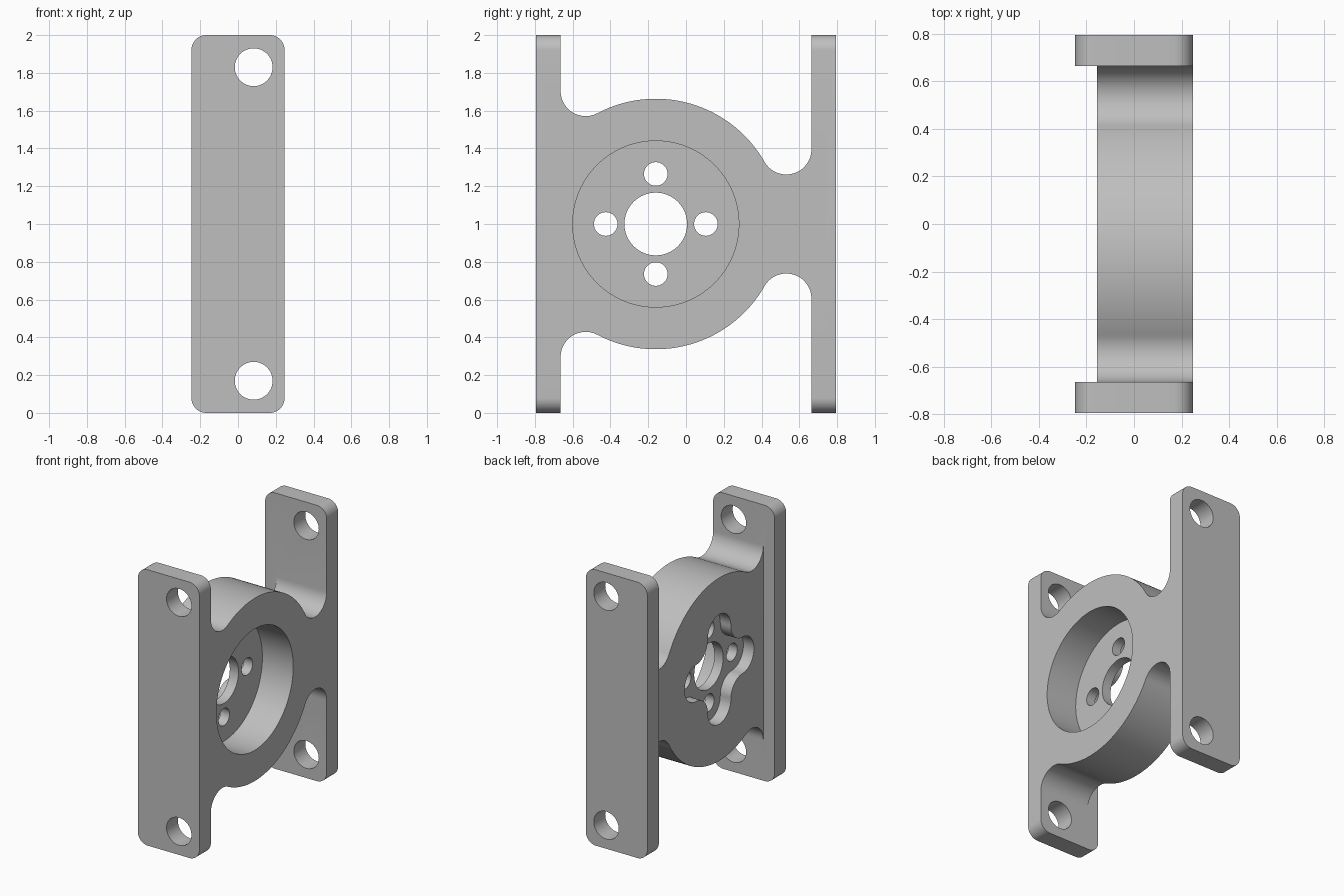
import bpy, bmesh
from math import sin, cos, radians, degrees, atan2, sqrt

if "Cube" in bpy.data.objects:
    bpy.data.objects.remove(bpy.data.objects["Cube"])

grey = bpy.data.materials.new("plain grey")
grey.use_nodes = True
grey.diffuse_color = (0.52, 0.52, 0.52, 1)
grey.node_tree.nodes["Principled BSDF"].inputs["Base Color"].default_value = (0.52, 0.52, 0.52, 1)

HUB_Y, HUB_Z, HUB_R = -0.16, 1.0, 0.663
PLATE_IN, PLATE_OUT = 0.664, 0.795
FILLET = 0.133
WEB_X, SIDE_X = -0.155, 0.247
BOLT = 0.265          # bolt circle radius


def arc(cu, cv, r, start, end, n=24):
    """Points on an arc, angles in degrees."""
    angles = [radians(start + (end - start) * i / n) for i in range(n + 1)]
    return [(cu + r * cos(a), cv + r * sin(a)) for a in angles]


def circle(cu, cv, r, n=64):
    return arc(cu, cv, r, 0, 360, n)[:-1]


def prism(name, outline, axis, t0, t1):
    """Extrude an outline along x (outline in y, z) or y (outline in x, z)."""
    bm = bmesh.new()
    place = (lambda u, v: (t0, u, v)) if axis == "x" else (lambda u, v: (u, t0, v))
    face = bm.faces.new([bm.verts.new(place(u, v)) for u, v in outline])
    moved = bmesh.ops.extrude_face_region(bm, geom=[face])["geom"]
    step = (t1 - t0, 0, 0) if axis == "x" else (0, t1 - t0, 0)
    bmesh.ops.translate(bm, vec=step, verts=[g for g in moved if isinstance(g, bmesh.types.BMVert)])
    bmesh.ops.remove_doubles(bm, verts=bm.verts, dist=1e-5)
    bmesh.ops.recalc_face_normals(bm, faces=bm.faces)
    mesh = bpy.data.meshes.new(name)
    bm.to_mesh(mesh)
    bm.free()
    mesh.materials.append(grey)
    obj = bpy.data.objects.new(name, mesh)
    bpy.context.collection.objects.link(obj)
    return obj


def combine(target, tool, operation):
    """Apply a boolean and discard the tool object."""
    mod = target.modifiers.new(operation.title(), "BOOLEAN")
    mod.operation, mod.solver, mod.object = operation, "EXACT", tool
    bpy.context.view_layer.objects.active = target
    bpy.ops.object.modifier_apply(modifier=mod.name)
    bpy.data.objects.remove(tool)


# Web: round hub blended into both plates by fillets
def fillet_centre(side):
    y = side * (PLATE_IN - FILLET)
    return y, HUB_Z + sqrt((HUB_R + FILLET) ** 2 - (y - HUB_Y) ** 2)


(by, bz), (fy, fz) = fillet_centre(1), fillet_centre(-1)
back_angle = degrees(atan2(bz - HUB_Z, by - HUB_Y))
front_angle = degrees(atan2(fz - HUB_Z, fy - HUB_Y))
upper = [(0.73, bz)]
upper += arc(by, bz, FILLET, 0, back_angle - 180)
upper += arc(HUB_Y, HUB_Z, HUB_R, back_angle, front_angle, 48)[1:-1]
upper += arc(fy, fz, FILLET, front_angle - 180, -180)
upper += [(-0.73, fz)]
lower = [(y, 2 * HUB_Z - z) for y, z in reversed(upper)]
bracket = prism("bearing_bracket", upper + lower, "x", WEB_X, SIDE_X)

# Mounting plates with rounded corners and two bolt holes each
corner = 0.08
plate = []
for cx, cz, a in ((1, 1, 0), (-1, 1, 90), (-1, -1, 180), (1, -1, 270)):
    plate += arc(cx * (SIDE_X - corner), 1 + cz * (1 - corner), corner, a, a + 90, 12)
for side in (-1, 1):
    combine(bracket, prism("plate", plate, "y", side * PLATE_IN, side * PLATE_OUT), "UNION")
for side in (-1, 1):
    for z in (0.17, 1.83):
        hole = prism("plate_hole", circle(0.083, z, 0.1), "y", side * 0.6, side * 0.9)
        combine(bracket, hole, "DIFFERENCE")

# Round recess on the flush side
combine(bracket, prism("recess", circle(HUB_Y, HUB_Z, 0.44, 96), "x", 0.0, 0.4), "DIFFERENCE")

# Four-lobed pocket on the other side
pocket = []
for k in range(4):
    a, d = radians(90 * k), 90 * k
    pocket += arc(HUB_Y + BOLT * cos(a), HUB_Z + BOLT * sin(a), BOLT / 2, d - 90, d + 90)
    b, diag = a + radians(45), BOLT * sqrt(2)
    pocket += arc(HUB_Y + diag * cos(b), HUB_Z + diag * sin(b), BOLT / 2, d + 270, d + 180)[1:-1]
combine(bracket, prism("pocket", pocket, "x", -0.4, -0.07), "DIFFERENCE")

# Shaft bore and the ring of bolt holes
combine(bracket, prism("bore", circle(HUB_Y, HUB_Z, 0.166), "x", -0.4, 0.4), "DIFFERENCE")
for k in range(4):
    a = radians(90 * k)
    hole = prism("bolt_hole", circle(HUB_Y + BOLT * cos(a), HUB_Z + BOLT * sin(a), 0.0625, 40), "x", -0.4, 0.4)
    combine(bracket, hole, "DIFFERENCE")

bpy.ops.object.select_all(action="DESELECT")
bracket.select_set(True)
bpy.context.view_layer.objects.active = bracket
bpy.ops.object.shade_smooth_by_angle(angle=radians(30))
